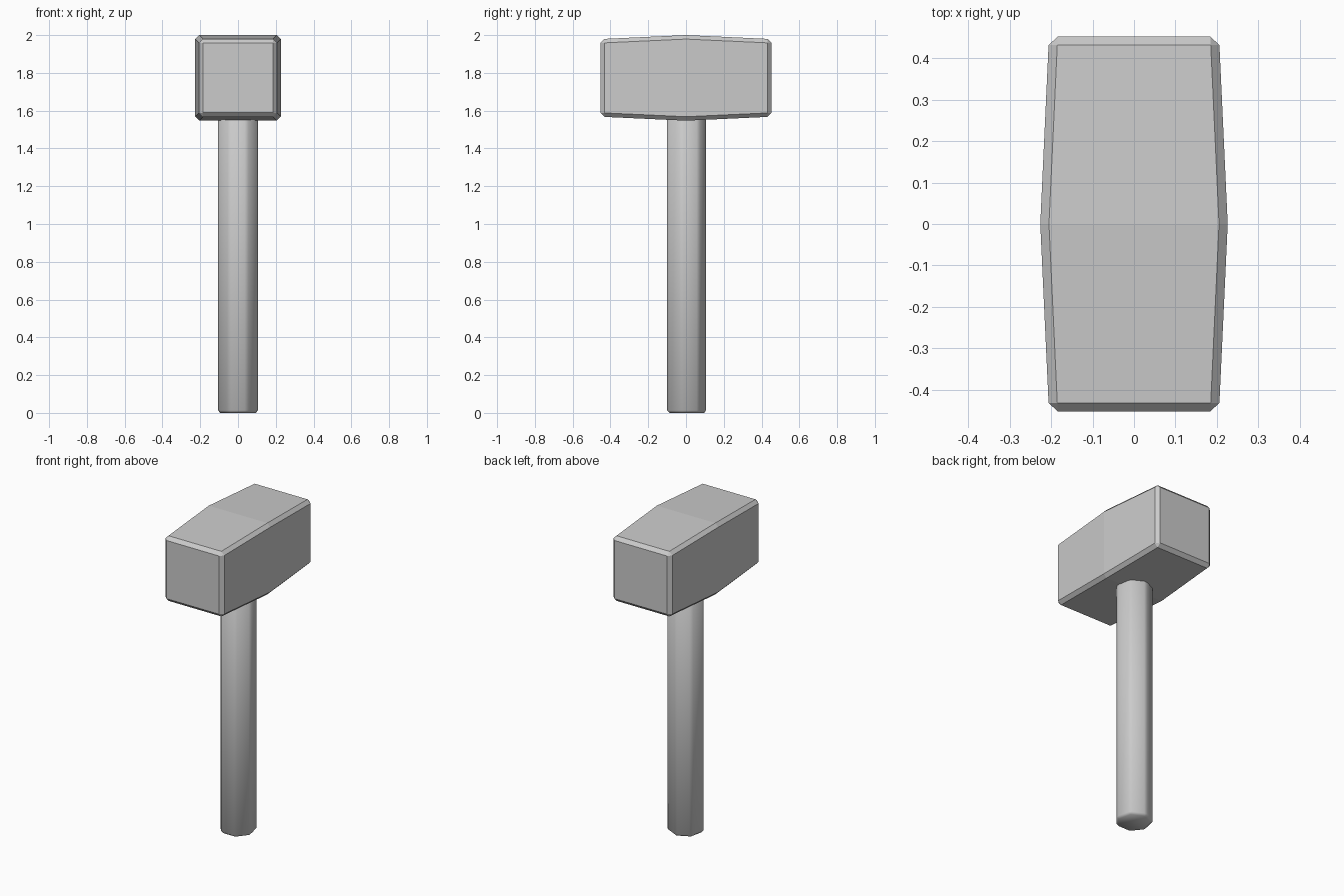
import bpy, bmesh
from math import sin, cos, tau, radians

if "Cube" in bpy.data.objects:
    bpy.data.objects.remove(bpy.data.objects["Cube"])


def loft(name, rings, bevel, smooth):
    """Closed solid through a list of equal-length rings, with bevelled sharp edges."""
    bm = bmesh.new()
    loops = [[bm.verts.new(p) for p in ring] for ring in rings]
    n = len(loops[0])
    for a, b in zip(loops, loops[1:]):
        for i in range(n):
            j = (i + 1) % n
            bm.faces.new((a[i], a[j], b[j], b[i]))
    bm.faces.new(loops[0])
    bm.faces.new(loops[-1])
    bmesh.ops.recalc_face_normals(bm, faces=bm.faces)
    for f in bm.faces:
        f.smooth = smooth
    mesh = bpy.data.meshes.new(name)
    bm.to_mesh(mesh)
    bm.free()
    obj = bpy.data.objects.new(name, mesh)
    bpy.context.collection.objects.link(obj)
    mod = obj.modifiers.new("Bevel", 'BEVEL')
    mod.width = bevel
    mod.segments = 1
    mod.limit_method = 'ANGLE'
    mod.angle_limit = radians(30)
    return obj


# Head: square section, fattest in the middle, tapering to both striking faces
HEAD_Z = 1.7735


def square(y, h):
    return [(sx * h, y, HEAD_Z + sz * h)
            for sx, sz in ((-1, -1), (1, -1), (1, 1), (-1, 1))]


loft("hammer_head",
     [square(-0.453, 0.2055), square(0, 0.2265), square(0.453, 0.2055)],
     0.021, False)

# Handle: smooth-shaded seven-sided shaft with softened edges
SIDES, RADIUS = 7, 0.111


def polygon(z):
    return [(RADIUS * sin(tau * i / SIDES), RADIUS * cos(tau * i / SIDES), z)
            for i in range(SIDES)]


loft("handle", [polygon(0), polygon(1.65)], 0.013, True)
